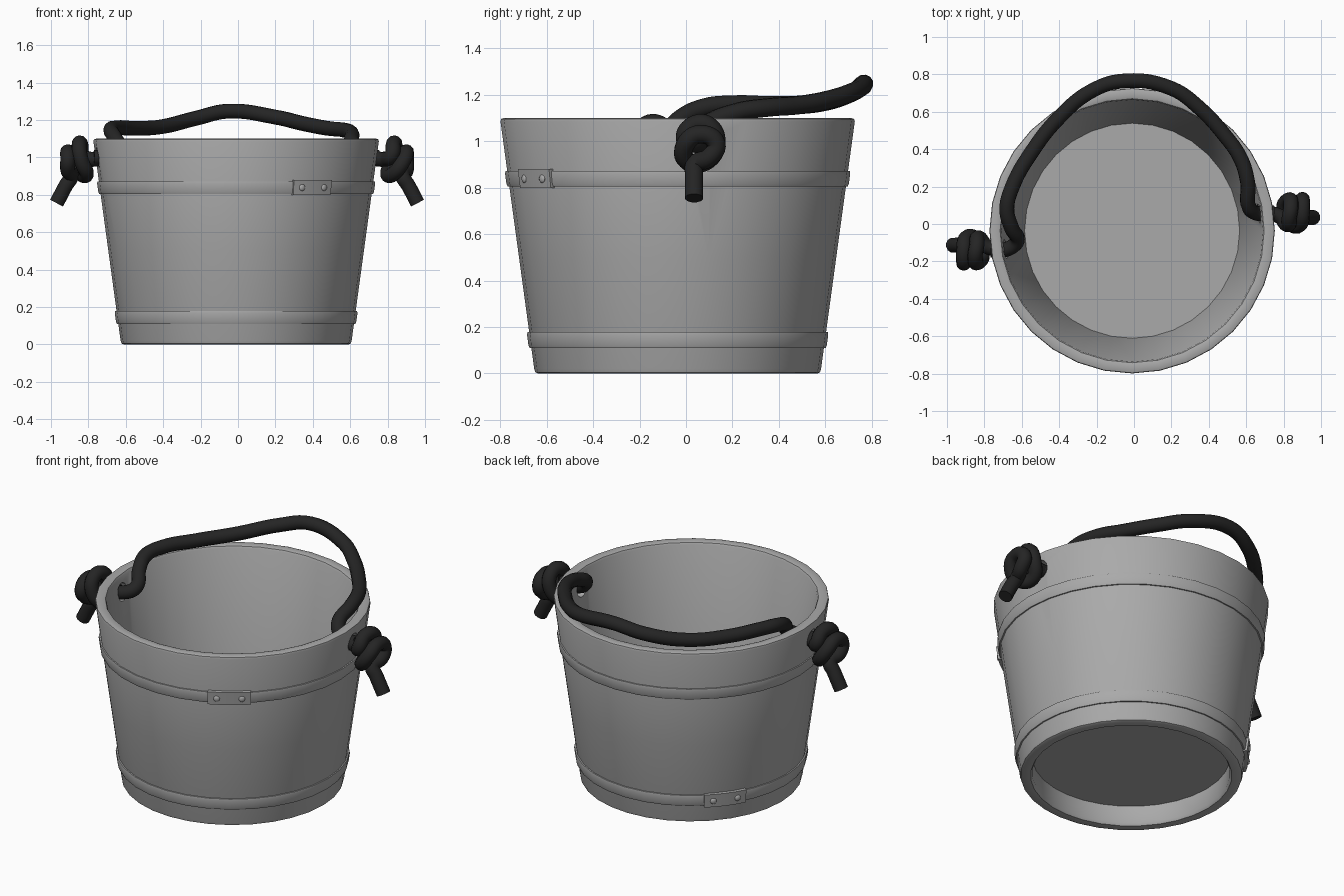
import bpy, bmesh, math
from mathutils import Vector, Matrix

if "Cube" in bpy.data.objects:
    bpy.data.objects.remove(bpy.data.objects["Cube"])

CX, CY = -0.01, -0.036      # bucket axis
SEG = 32


def material(name, v):
    m = bpy.data.materials.new(name)
    m.diffuse_color = (v, v, v, 1)
    m.use_nodes = True
    m.node_tree.nodes["Principled BSDF"].inputs["Base Color"].default_value = m.diffuse_color
    return m


GREY = material("grey_metal", 0.40)
BLACK = material("black_rope", 0.018)


def outer(z):
    """Outer bucket radius at height z."""
    return 0.615 + 0.15 * z / 1.1


def smooth(ob, angle=35):
    bpy.ops.object.select_all(action='DESELECT')
    ob.select_set(True)
    bpy.context.view_layer.objects.active = ob
    bpy.ops.object.shade_smooth_by_angle(angle=math.radians(angle))


def finish(name, bm, mat, angle=35):
    bmesh.ops.recalc_face_normals(bm, faces=bm.faces)
    me = bpy.data.meshes.new(name)
    bm.to_mesh(me)
    bm.free()
    ob = bpy.data.objects.new(name, me)
    bpy.context.collection.objects.link(ob)
    me.materials.append(mat)
    smooth(ob, angle)
    return ob


def lathe(name, profile, closed=True, a0=0.0, a1=None, steps=SEG):
    """Revolve (r, z) points about the bucket axis; closed joins last to first,
    otherwise the open ends are filled with discs. a1 gives a partial sweep."""
    bm = bmesh.new()
    full = a1 is None
    n = steps if full else steps + 1
    span = 2 * math.pi if full else a1 - a0
    rings = []
    for i in range(n):
        a = a0 + span * i / steps
        rings.append([bm.verts.new((CX + r * math.cos(a), CY + r * math.sin(a), z))
                      for r, z in profile])
    m = len(profile)
    for i in range(n if full else n - 1):
        p, q = rings[i], rings[(i + 1) % n]
        for j in range(m if closed else m - 1):
            k = (j + 1) % m
            bm.faces.new((p[j], q[j], q[k], p[k]))
    if not closed:
        bm.faces.new([r[0] for r in rings])
        bm.faces.new([r[-1] for r in rings])
    if not full:
        bm.faces.new(rings[0])
        bm.faces.new(rings[-1])
    return finish(name, bm, GREY)


# bucket body: recessed underside, tapered wall, rounded rim, inside floor
bucket = lathe("bucket", [
    (0.548, 0.12), (0.548, 0.015), (0.558, 0.0), (0.602, 0.0), (0.613, 0.005),
    (outer(0.02), 0.02), (outer(0.5), 0.5), (outer(1.085), 1.085),
    (0.760, 1.096), (0.748, 1.10), (0.718, 1.10), (0.706, 1.096),
    (0.700, 1.085), (0.575, 0.20)], closed=False)

# rope holes cut through the wall
HOLES = [(Vector((0.70, 0.06, 1.0)), math.atan2(0.06 - CY, 0.71)),
         (Vector((-0.72, -0.138, 1.0)), math.atan2(-0.138 - CY, -0.71))]
for pos, ang in HOLES:
    bm = bmesh.new()
    rot = Matrix.Rotation(ang, 4, 'Z') @ Matrix.Rotation(math.pi / 2, 4, 'Y')
    bmesh.ops.create_cone(bm, cap_ends=True, segments=16, radius1=0.052, radius2=0.052,
                          depth=0.4, matrix=Matrix.Translation(pos) @ rot)
    cutter = finish("hole_cutter", bm, GREY)
    cutter.hide_render = True
    mod = bucket.modifiers.new("hole", 'BOOLEAN')
    mod.operation, mod.object = 'DIFFERENCE', cutter
    bpy.context.view_layer.objects.active = bucket
    bpy.ops.object.modifier_apply(modifier=mod.name)
    bpy.data.objects.remove(cutter)
smooth(bucket)


# hoops with clasp plates and rivets
def hoop(name, z0, z1, clasp):
    t = 0.011
    lathe(name, [(outer(z0) - 0.01, z0), (outer(z0) + t * 0.7, z0),
                 (outer(z0 + 0.012) + t, z0 + 0.012), (outer(z1 - 0.012) + t, z1 - 0.012),
                 (outer(z1) + t * 0.7, z1), (outer(z1) - 0.01, z1)])
    zm, r = (z0 + z1) / 2, outer((z0 + z1) / 2)
    half = 0.118 / r
    a, b = z0 - 0.006, z1 + 0.008
    lathe(name + "_clasp", [(outer(a) - 0.01, a), (outer(a) + 0.02, a),
                            (outer(b) + 0.02, b), (outer(b) - 0.01, b)],
          a0=clasp - half, a1=clasp + half, steps=4)
    for s in (-1, 1):
        ang = clasp + s * half * 0.58
        bm = bmesh.new()
        mat = (Matrix.Translation((CX + (r + 0.02) * math.cos(ang),
                                   CY + (r + 0.02) * math.sin(ang), zm))
               @ Matrix.Rotation(ang, 4, 'Z') @ Matrix.Diagonal((0.5, 1, 1, 1)))
        bmesh.ops.create_uvsphere(bm, u_segments=12, v_segments=8, radius=0.018, matrix=mat)
        finish(name + "_rivet", bm, GREY)


hoop("upper_hoop", 0.805, 0.872, math.radians(-56.5))
hoop("lower_hoop", 0.11, 0.178, math.radians(142))


# rope: one smooth tube through the given points
def rope(name, pts):
    cu = bpy.data.curves.new(name, 'CURVE')
    cu.dimensions = '3D'
    cu.bevel_depth, cu.bevel_resolution = 0.04, 4
    cu.resolution_u = 6
    cu.use_fill_caps = True
    sp = cu.splines.new('BEZIER')
    sp.bezier_points.add(len(pts) - 1)
    for bp, p in zip(sp.bezier_points, pts):
        bp.co = p
        bp.handle_left_type = bp.handle_right_type = 'AUTO'
    ob = bpy.data.objects.new(name, cu)
    bpy.context.collection.objects.link(ob)
    bpy.ops.object.select_all(action='DESELECT')
    ob.select_set(True)
    bpy.context.view_layer.objects.active = ob
    bpy.ops.object.convert(target='MESH')
    ob = bpy.context.view_layer.objects.active
    ob.data.materials.clear()
    ob.data.materials.append(BLACK)
    smooth(ob, 50)


# handle lying back over the rim
rope("rope_handle", [
    (0.75, 0.06, 1.0), (0.67, 0.055, 1.01), (0.615, 0.09, 1.07), (0.608, 0.22, 1.125),
    (0.57, 0.35, 1.145), (0.48, 0.48, 1.155), (0.35, 0.62, 1.18), (0.2, 0.725, 1.215),
    (-0.05, 0.765, 1.247), (-0.22, 0.715, 1.21), (-0.4, 0.57, 1.165),
    (-0.55, 0.38, 1.155), (-0.65, 0.2, 1.158), (-0.68, 0.08, 1.145),
    (-0.655, -0.02, 1.10), (-0.625, -0.09, 1.03), (-0.68, -0.135, 1.0), (-0.77, -0.14, 1.0)])

# overhand knots outside the wall, the left one turned half round
KNOT = [(0.70, 0.06, 1.0), (0.78, 0.04, 0.99), (0.82, -0.005, 1.01), (0.83, 0.035, 1.07),
        (0.84, 0.10, 1.065), (0.83, 0.13, 0.99), (0.80, 0.08, 0.91), (0.84, 0.0, 0.92),
        (0.89, 0.0, 0.99), (0.90, 0.06, 1.03), (0.90, 0.13, 0.99), (0.90, 0.10, 0.93),
        (0.88, 0.04, 0.90), (0.91, 0.035, 0.85), (0.96, 0.035, 0.755)]
rope("right_knot", KNOT)
rope("left_knot", [(-0.01 - x, -0.078 - y, z) for x, y, z in KNOT])
